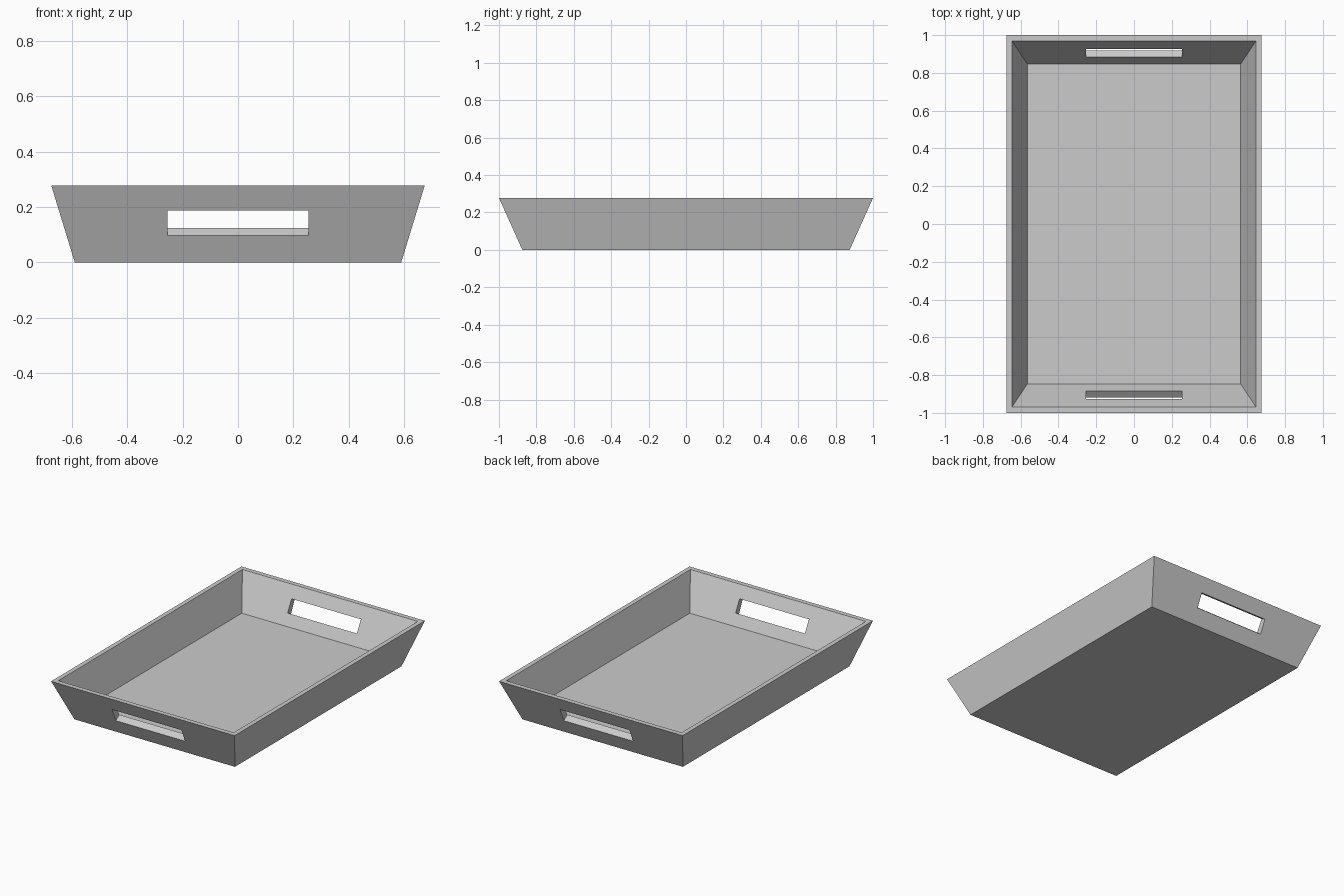
import bpy, bmesh

if "Cube" in bpy.data.objects:
    bpy.data.objects.remove(bpy.data.objects["Cube"])

TOP, FLOOR = 0.278, 0.055


def loft(name, a, b):
    """Solid between two matching four-point loops."""
    bm = bmesh.new()
    va = [bm.verts.new(p) for p in a]
    vb = [bm.verts.new(p) for p in b]
    bm.faces.new(va)
    bm.faces.new(vb)
    for i in range(4):
        j = (i + 1) % 4
        bm.faces.new((va[i], va[j], vb[j], vb[i]))
    bmesh.ops.recalc_face_normals(bm, faces=bm.faces)
    me = bpy.data.meshes.new(name)
    bm.to_mesh(me)
    bm.free()
    ob = bpy.data.objects.new(name, me)
    bpy.context.collection.objects.link(ob)
    return ob


def rect(x, y, z):
    return [(-x, -y, z), (x, -y, z), (x, y, z), (-x, y, z)]


def extend(p, q, t):
    return tuple(a + (b - a) * t for a, b in zip(p, q))


# Flared outer shell of the tray
tray = loft("tray", rect(0.59, 0.875, 0), rect(0.675, 1.0, TOP))

# Inner hollow, continued above the rim for a clean cut
t = 1.2
hollow_top = (0.565 + 0.08 * t, 0.847 + 0.121 * t, FLOOR + (TOP - FLOOR) * t)
cutters = [loft("hollow_cutter", rect(0.565, 0.847, FLOOR), rect(*hollow_top))]

# Handle slots: (y, z) of outer and inner edges, rising toward the inside
low_out, low_in = (0.919, 0.097), (0.885, 0.1245)
high_out, high_in = (0.959, 0.187), (0.9275, 0.203)
profile = [extend(low_out, low_in, -0.6), extend(low_out, low_in, 1.6),
           extend(high_out, high_in, 1.6), extend(high_out, high_in, -0.6)]
for side in (-1, 1):
    ends = [[(x, side * y, z) for y, z in profile] for x in (-0.255, 0.255)]
    cutters.append(loft("handle_cutter", *ends))

# Cut the hollow and both handles, then bake the result
for c in cutters:
    mod = tray.modifiers.new(c.name, 'BOOLEAN')
    mod.operation = 'DIFFERENCE'
    mod.solver = 'EXACT'
    mod.object = c
    c.hide_render = True
bpy.context.view_layer.update()
baked = bpy.data.meshes.new_from_object(
    tray.evaluated_get(bpy.context.evaluated_depsgraph_get()))
tray.modifiers.clear()
tray.data = baked
for c in cutters:
    bpy.data.objects.remove(c)
